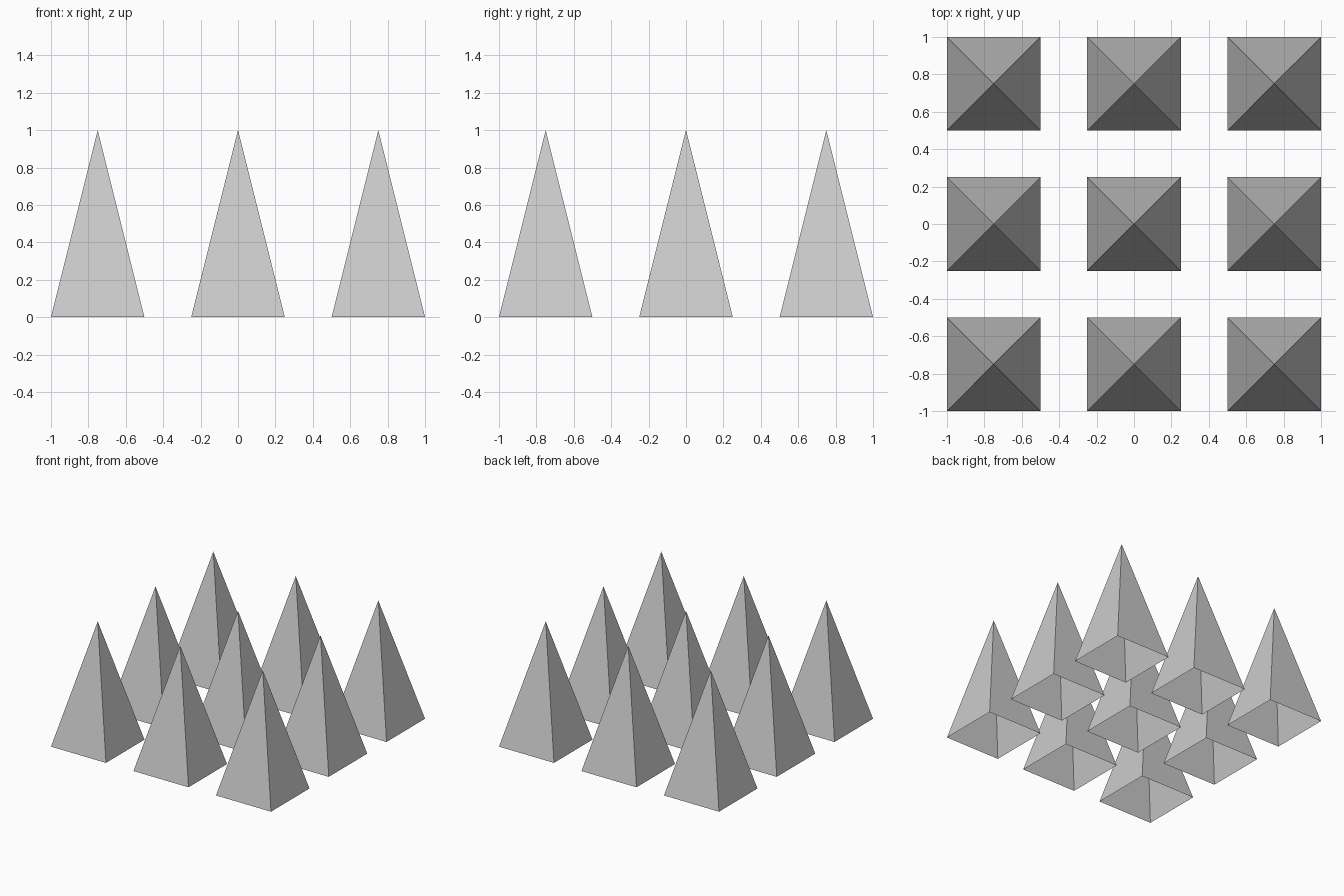
import bpy
import math

if "Cube" in bpy.data.objects:
    bpy.data.objects.remove(bpy.data.objects["Cube"])

SPACING = 0.75
HALF_BASE = 0.25
HEIGHT = 1.0


def add_spike(col, row):
    # Hollow four-sided pyramid, open underneath
    bpy.ops.mesh.primitive_cone_add(
        vertices=4, radius1=HALF_BASE * math.sqrt(2), radius2=0, depth=HEIGHT,
        end_fill_type='NOTHING',
        location=(col * SPACING, row * SPACING, HEIGHT / 2),
        rotation=(0, 0, math.radians(45)))
    spike = bpy.context.object
    spike.name = f"pyramid_spike_{row + 2}_{col + 2}"
    bpy.ops.object.transform_apply(location=False, rotation=True, scale=False)


# Three by three grid of spikes
for row in (-1, 0, 1):
    for col in (-1, 0, 1):
        add_spike(col, row)
